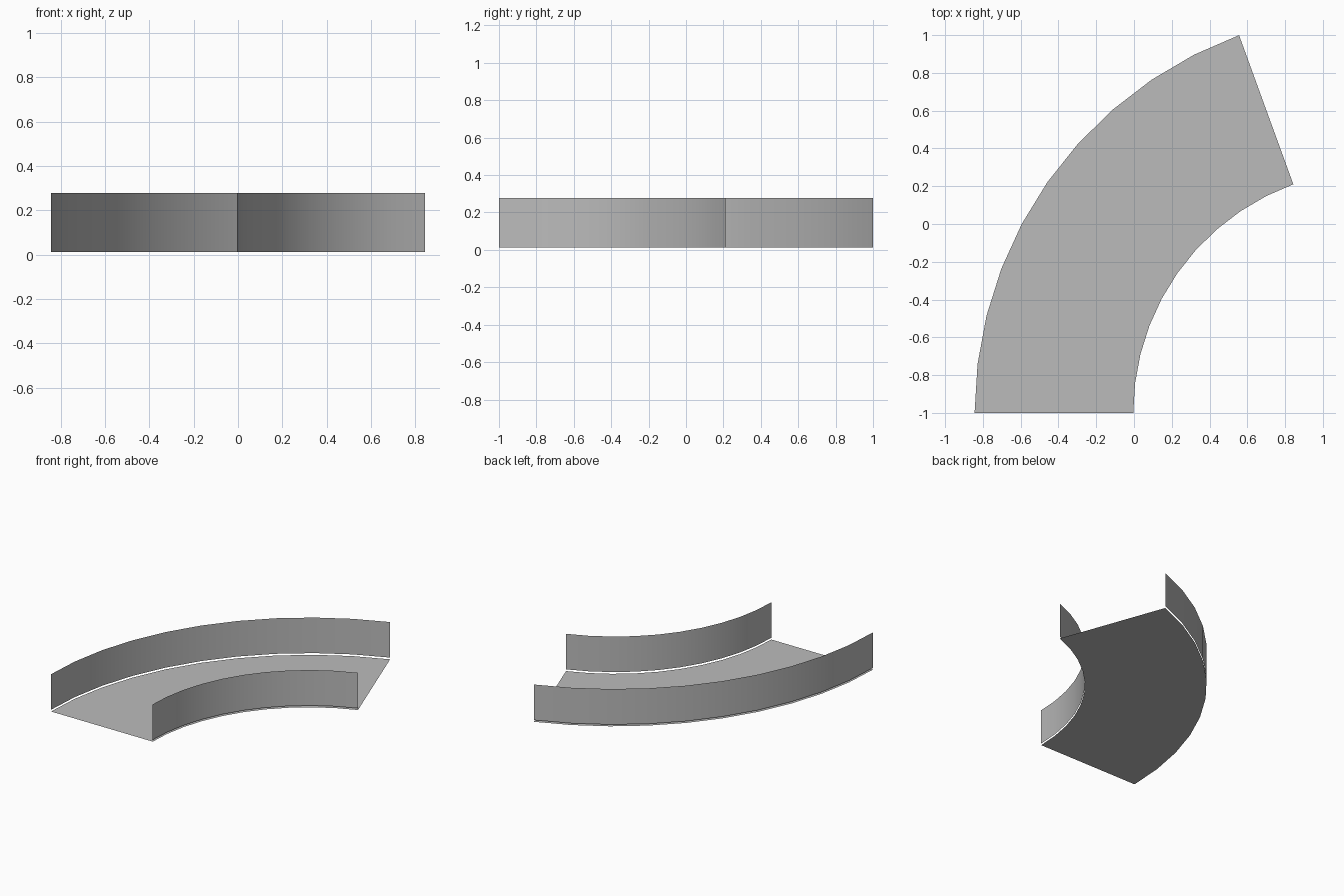
import bpy
import bmesh
from math import cos, sin, radians
from mathutils import Vector

cube = bpy.data.objects.get("Cube")
if cube:
    bpy.data.objects.remove(cube)

# Bend layout
CENTRE = Vector((1.284, -1.0, 0.0))
OUTER, INNER = 2.128, 1.288
SWEEP, SEGMENTS = radians(70), 10
WALL_BOTTOM, WALL_TOP = 0.013, 0.278

grey = bpy.data.materials.new("plain_grey")
grey.use_nodes = True
colour = (0.5, 0.5, 0.5, 1.0)
grey.diffuse_color = colour
grey.node_tree.nodes["Principled BSDF"].inputs["Base Color"].default_value = colour


def arc_point(radius, z, step):
    a = SWEEP * step / SEGMENTS
    return CENTRE + Vector((-radius * cos(a), radius * sin(a), z))


def swept_strip(name, start, end, smooth):
    """Sweep the line between two (radius, z) points around the bend."""
    bm = bmesh.new()
    rows = [[bm.verts.new(arc_point(r, z, i)) for r, z in (start, end)]
            for i in range(SEGMENTS + 1)]
    for (a, b), (c, d) in zip(rows, rows[1:]):
        bm.faces.new((a, b, d, c)).smooth = smooth
    mesh = bpy.data.meshes.new(name)
    bm.to_mesh(mesh)
    bm.free()
    mesh.materials.append(grey)
    obj = bpy.data.objects.new(name, mesh)
    bpy.context.collection.objects.link(obj)
    return obj


# Flat floor, facing up
swept_strip("floor", (INNER, 0), (OUTER, 0), False)

# Thin side walls, floating just above the floor edges
swept_strip("outer_wall", (OUTER, WALL_BOTTOM), (OUTER, WALL_TOP), True)
swept_strip("inner_wall", (INNER, WALL_BOTTOM), (INNER, WALL_TOP), True)
